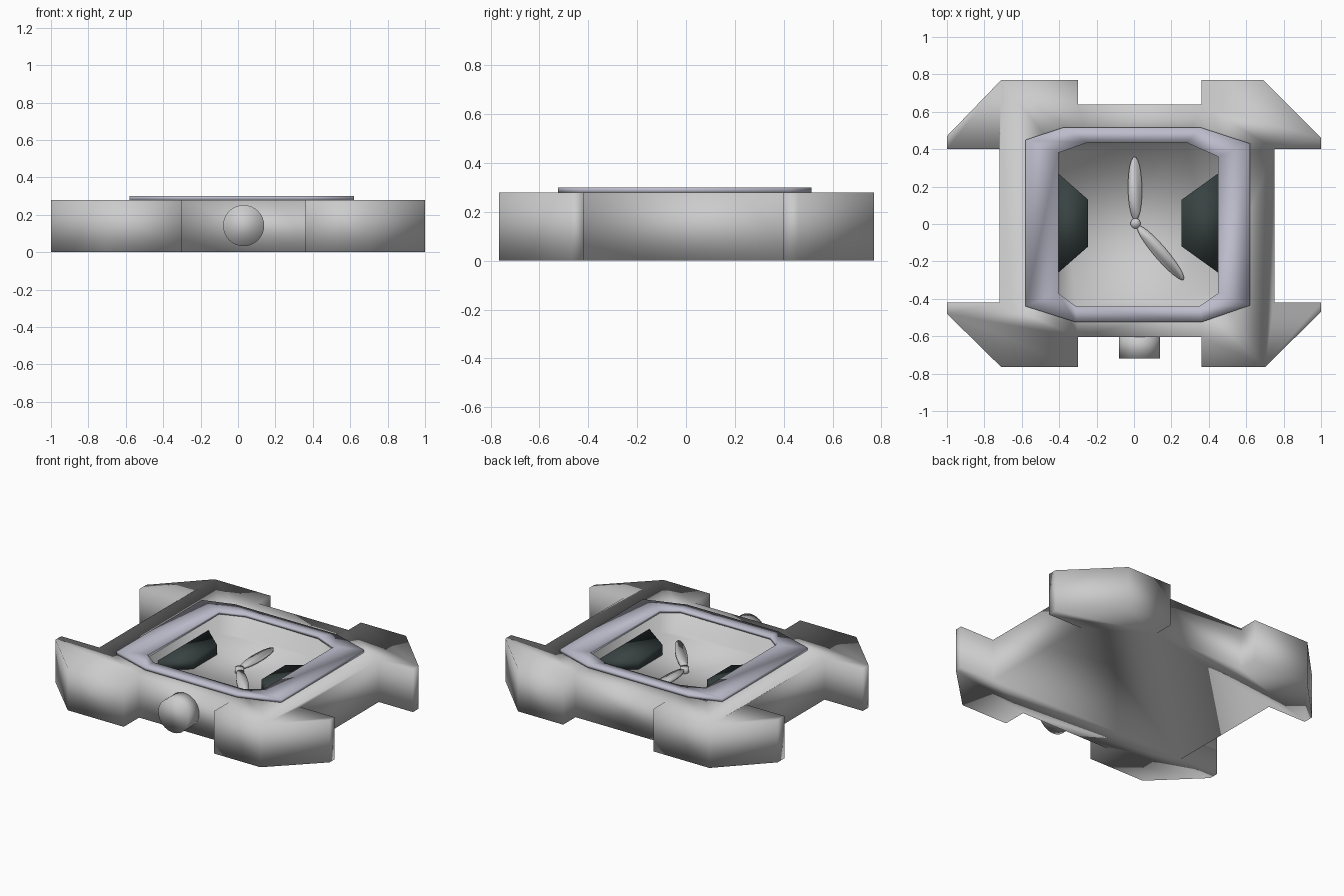
import bpy, bmesh, math
from mathutils import Matrix, Vector

if "Cube" in bpy.data.objects:
    bpy.data.objects.remove(bpy.data.objects["Cube"])

SOFT = 180  # the whole model is shaded fully smooth


def smooth(ob, angle=SOFT):
    bpy.ops.object.select_all(action='DESELECT')
    ob.select_set(True)
    bpy.context.view_layer.objects.active = ob
    bpy.ops.object.shade_smooth_by_angle(angle=math.radians(angle))


def finish(name, bm, mat=None):
    bmesh.ops.recalc_face_normals(bm, faces=bm.faces[:])
    me = bpy.data.meshes.new(name)
    bm.to_mesh(me)
    bm.free()
    ob = bpy.data.objects.new(name, me)
    bpy.context.collection.objects.link(ob)
    if mat:
        me.materials.append(mat)
    smooth(ob)
    return ob


def prism(name, pts, z0, z1, mat=None):
    bm = bmesh.new()
    lo, hi = ([bm.verts.new((x, y, z)) for x, y in pts] for z in (z0, z1))
    bm.faces.new(lo)
    bm.faces.new(hi)
    for i in range(len(pts)):
        j = (i + 1) % len(pts)
        bm.faces.new((lo[i], lo[j], hi[j], hi[i]))
    return finish(name, bm, mat)


def ring(name, outer, inner, z0, z1, mat):
    bm = bmesh.new()
    loops = [[bm.verts.new((x, y, z)) for x, y in p]
             for p, z in ((outer, z0), (outer, z1), (inner, z1), (inner, z0))]
    n = len(outer)
    for a in range(4):
        p, q = loops[a], loops[(a + 1) % 4]
        for i in range(n):
            j = (i + 1) % n
            bm.faces.new((p[i], p[j], q[j], q[i]))
    return finish(name, bm, mat)


def material(name, col):
    m = bpy.data.materials.new(name)
    m.diffuse_color = (*col, 1)
    m.use_nodes = True
    m.node_tree.nodes["Principled BSDF"].inputs["Base Color"].default_value = m.diffuse_color
    return m


silver = material("bezel_silver", (0.50, 0.50, 0.60))
dark = material("dark_inlay", (0.04, 0.055, 0.055))

# Case with four flared lugs
case_outline = [
    (-0.71, 0.77), (-0.30, 0.77), (-0.30, 0.64), (0.36, 0.64), (0.36, 0.77), (0.69, 0.77),
    (1.0, 0.46), (1.0, 0.40), (0.75, 0.40), (0.75, -0.42), (1.0, -0.42), (1.0, -0.47),
    (0.70, -0.765), (0.36, -0.765), (0.36, -0.605), (-0.30, -0.605), (-0.30, -0.765),
    (-0.71, -0.765), (-1.0, -0.48), (-1.0, -0.42), (-0.72, -0.42), (-0.72, 0.40),
    (-1.0, 0.40), (-1.0, 0.47)]
bezel_outer = [(-0.58, 0.45), (-0.38, 0.515), (0.36, 0.515), (0.62, 0.43),
               (0.62, -0.435), (0.36, -0.525), (-0.31, -0.525), (-0.58, -0.44)]
bezel_inner = [(-0.405, 0.38), (-0.25, 0.435), (0.28, 0.435), (0.45, 0.36),
               (0.45, -0.37), (0.35, -0.44), (-0.31, -0.44), (-0.405, -0.37)]
FLOOR = 0.15

case = prism("watch_case", case_outline, 0, 0.28)

# Dial recess cut into the case
cutter = prism("dial_recess_cutter", bezel_inner, FLOOR, 0.5)
cutter.hide_render = True
mod = case.modifiers.new("recess", 'BOOLEAN')
mod.operation = 'DIFFERENCE'
mod.solver = 'EXACT'
mod.object = cutter
bpy.context.view_layer.objects.active = case
bpy.ops.object.modifier_apply(modifier=mod.name)
bpy.data.objects.remove(cutter)
smooth(case)

# Bezel frame
ring("bezel", bezel_outer, bezel_inner, 0.278, 0.30, silver)

# Dark side inlays on the dial
for side, wall, tip in (("left", -0.405, -0.245), ("right", 0.45, 0.255)):
    prism(f"{side}_inlay", [(wall, 0.27), (tip, 0.13), (tip, -0.12), (wall, -0.26)],
          FLOOR - 0.01, 0.215, dark)


# Leaf-shaped hands and their hub
def hand(name, hub, tip, width, z):
    a, b = Vector(hub), Vector(tip)
    d = (b - a).normalized()
    a = a + d * 0.015
    mid, half = (a + b) / 2, (b - a).length / 2
    side = Vector((-d.y, d.x))
    pts = [mid + d * half * math.cos(t) + side * width / 2 * math.sin(t)
           for t in (math.tau * i / 24 for i in range(24))]
    prism(name, [tuple(p) for p in pts], z, z + 0.012)


hub = (0.008, 0.003)
hand("minute_hand", hub, (0.003, 0.36), 0.075, 0.165)
hand("hour_hand", hub, (0.265, -0.298), 0.07, 0.165)
prism("hand_hub", [(hub[0] + 0.027 * math.cos(math.tau * i / 20),
                    hub[1] + 0.027 * math.sin(math.tau * i / 20)) for i in range(20)],
      FLOOR - 0.01, 0.182)

# Crown on the front side
bm = bmesh.new()
bmesh.ops.create_cone(bm, cap_ends=True, segments=32, radius1=0.11, radius2=0.11, depth=0.14,
                      matrix=Matrix.Translation((0.03, -0.65, 0.142)) @ Matrix.Rotation(math.pi / 2, 4, 'X'))
finish("crown", bm)
